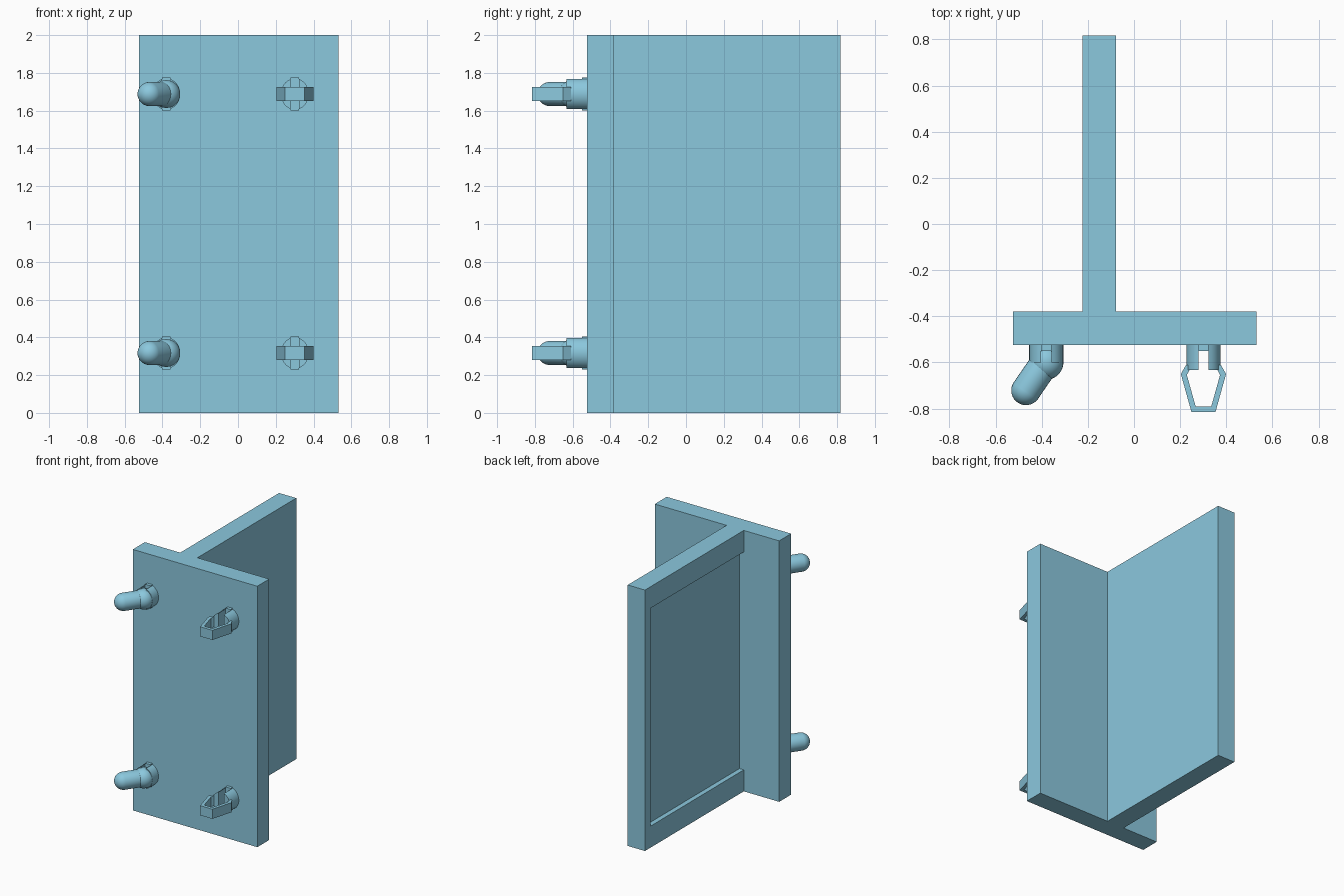
import bpy, bmesh, math
from mathutils import Vector

if "Cube" in bpy.data.objects:
    bpy.data.objects.remove(bpy.data.objects["Cube"])

teal = bpy.data.materials.new("teal")
teal.diffuse_color = (0.26, 0.58, 0.73, 1)
teal.use_nodes = True
teal.node_tree.nodes["Principled BSDF"].inputs["Base Color"].default_value = teal.diffuse_color

def finish(name, bm, smooth=False):
    bmesh.ops.recalc_face_normals(bm, faces=bm.faces[:])
    me = bpy.data.meshes.new(name)
    bm.to_mesh(me)
    bm.free()
    me.materials.append(teal)
    ob = bpy.data.objects.new(name, me)
    bpy.context.collection.objects.link(ob)
    if smooth:
        bpy.ops.object.select_all(action='DESELECT')
        ob.select_set(True)
        bpy.context.view_layer.objects.active = ob
        bpy.ops.object.shade_smooth_by_angle(angle=math.radians(35))
    return ob

def add_prism(bm, pts, vec):
    """Extrude a closed loop of 3D points along vec."""
    face = bm.faces.new([bm.verts.new(p) for p in pts])
    ext = bmesh.ops.extrude_face_region(bm, geom=[face])
    moved = [v for v in ext['geom'] if isinstance(v, bmesh.types.BMVert)]
    bmesh.ops.translate(bm, verts=moved, vec=vec)

def box(name, lo, hi):
    bm = bmesh.new()
    (x0, y0, z0), (x1, y1, z1) = lo, hi
    add_prism(bm, [(x0, y0, z0), (x1, y0, z0), (x1, y1, z0), (x0, y1, z0)], (0, 0, z1 - z0))
    return finish(name, bm)

FACE = -0.525          # front face of the plate
GAP = 0.022            # half width of the stem slot
R, RZ = 0.074, 0.083   # stem half width and half height

def stem(name, x, z, y_end):
    # round stem split by a vertical slot into two halves
    bm = bmesh.new()
    a = math.acos(GAP / R)
    for side in (1, -1):
        arc = [-a + 2 * a * i / 12 for i in range(13)]
        pts = [(x + side * R * math.cos(t), FACE + 0.01, z + RZ * math.sin(t)) for t in arc]
        add_prism(bm, pts, (0, y_end - FACE - 0.01, 0))
    finish(name, bm, True)
    # thin rib at the foot of the slot
    box(name + "_rib", (x - GAP, FACE - 0.025, z - 0.087), (x + GAP, FACE + 0.01, z + 0.087))

def capsule(name, p, q, r):
    # odd ring count: the middle band stretches into a straight tube
    p, q = Vector(p), Vector(q)
    bm = bmesh.new()
    bmesh.ops.create_uvsphere(bm, u_segments=28, v_segments=17, radius=r)
    rot = (q - p).to_track_quat('Z', 'Y')
    for v in bm.verts:
        if v.co.z > 0:
            v.co.z += (q - p).length
        v.co = rot @ v.co + p
    return finish(name, bm, True)

def clip(name, x, z):
    # bent strip, open at the stem end
    outer = [(0.026, -0.61), (0.075, -0.61), (0.098, -0.65), (0.052, -0.815)]
    inner = [(0.034, -0.79), (0.072, -0.654), (0.06, -0.632), (0.026, -0.632)]
    loop = outer + [(-u, v) for u, v in reversed(outer)] \
        + [(-u, v) for u, v in reversed(inner)] + inner
    bm = bmesh.new()
    add_prism(bm, [(x + u, v, z - 0.037) for u, v in loop], (0, 0, 0.074))
    finish(name, bm)

# Front plate
box("front_plate", (-0.524, FACE, 0), (0.531, -0.38, 2))

# Web panel with a recess on its left side, running up to the plate
web = box("web_panel", (-0.224, -0.38, 0), (-0.078, 0.817, 2))
cutter = box("recess_cutter", (-0.3, -0.45, 0.165), (-0.187, 0.752, 1.835))
cutter.hide_render = True
mod = web.modifiers.new("recess", 'BOOLEAN')
mod.operation = 'DIFFERENCE'
mod.object = cutter
bpy.context.view_layer.objects.active = web
bpy.ops.object.modifier_apply(modifier=mod.name)
bpy.data.objects.remove(cutter)

# Bent pegs on the left, spring clips on the right
for level, z in (("lower", 0.317), ("upper", 1.688)):
    px, cx = -0.38, 0.301
    stem(level + "_peg_stem", px, z, -0.6)
    capsule(level + "_peg_elbow", (px, -0.597, z), (px, -0.6, z), R)
    capsule(level + "_peg_tip", (px + 0.002, -0.59, z), (-0.468, -0.721, z), 0.064)
    stem(level + "_clip_stem", cx, z, -0.632)
    clip(level + "_spring_clip", cx, z)
